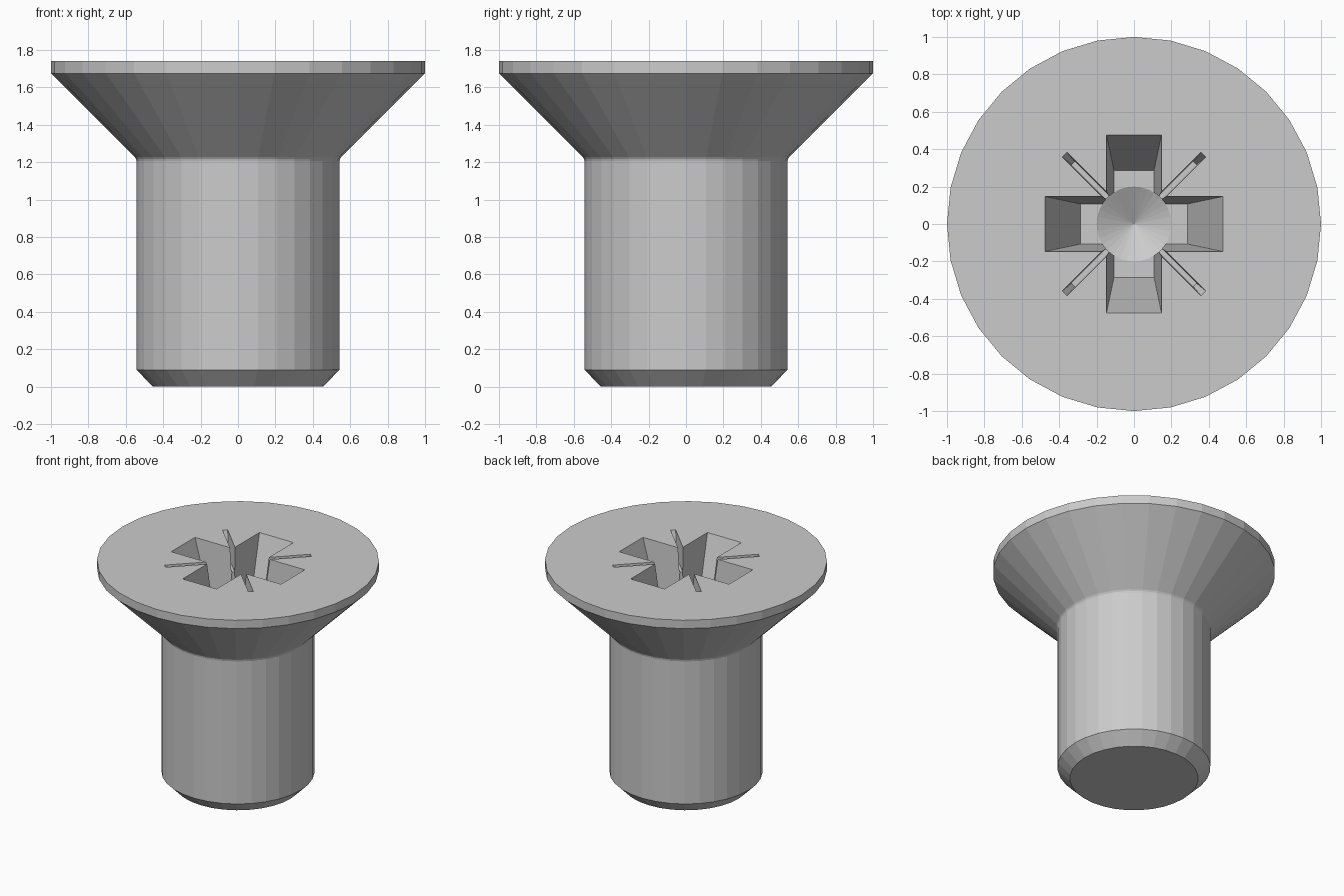
import bpy, bmesh
from math import cos, sin, pi

if "Cube" in bpy.data.objects:
    bpy.data.objects.remove(bpy.data.objects["Cube"])

TOP = 1.74


def make_object(name, bm):
    bmesh.ops.recalc_face_normals(bm, faces=bm.faces)
    mesh = bpy.data.meshes.new(name)
    bm.to_mesh(mesh)
    bm.free()
    ob = bpy.data.objects.new(name, mesh)
    bpy.context.collection.objects.link(ob)
    return ob


def lathe(name, profile, n=32):
    """Closed solid of revolution; profile runs bottom to top, radius 0 makes a tip."""
    bm = bmesh.new()
    rings = []
    for r, z in profile:
        if r == 0:
            rings.append([bm.verts.new((0, 0, z))] * n)
        else:
            rings.append([bm.verts.new((r * cos(2 * pi * i / n), r * sin(2 * pi * i / n), z))
                          for i in range(n)])
    for a, b in zip(rings, rings[1:]):
        for i in range(n):
            j = (i + 1) % n
            bm.faces.new(dict.fromkeys((a[i], a[j], b[j], b[i])))
    for ring, r in ((rings[0], profile[0][0]), (rings[-1], profile[-1][0])):
        if r:
            bm.faces.new(ring)
    return make_object(name, bm)


def loft(name, bottom, top, z0, z1):
    """Solid between two outlines with equal point counts."""
    bm = bmesh.new()
    a = [bm.verts.new((x, y, z0)) for x, y in bottom]
    b = [bm.verts.new((x, y, z1)) for x, y in top]
    n = len(a)
    bm.faces.new(a)
    bm.faces.new(b)
    for i in range(n):
        j = (i + 1) % n
        bm.faces.new((a[i], a[j], b[j], b[i]))
    return make_object(name, bm)


def cross(w, l):
    pts = []
    for k in range(4):
        c, s = round(cos(k * pi / 2)), round(sin(k * pi / 2))
        pts += [(c * x - s * y, s * x + c * y) for x, y in ((l, -w), (l, w), (w, w))]
    return pts


def bar(w, l, ang):
    c, s = cos(ang), sin(ang)
    return [(c * x - s * y, s * x + c * y) for x, y in ((l, -w), (l, w), (-l, w), (-l, -w))]


# Chamfered shank, small fillet, countersunk head
screw = lathe("countersunk_screw", [
    (0.455, 0), (0.543, 0.09), (0.543, 1.205), (0.546, 1.218), (0.553, 1.229),
    (1, 1.675), (1, TOP)])

# Recess cutters: tapered cross, round core with conical bottom, thin diagonal slots
DEPTH, SLOT, UP = 0.58, 0.18, 0.1
k, m = UP / DEPTH, UP / SLOT
cutters = [
    loft("cross_cutter", cross(0.107, 0.285), cross(0.147 + 0.04 * k, 0.475 + 0.19 * k),
         TOP - DEPTH, TOP + UP),
    lathe("core_cutter", [(0, TOP - DEPTH - 0.11), (0.2, TOP - DEPTH), (0.2, TOP + UP)]),
]
for ang in (pi / 4, -pi / 4):
    cutters.append(loft("slot_cutter", bar(0.012, 0.46, ang),
                        bar(0.018 + 0.006 * m, 0.525 + 0.065 * m, ang), TOP - SLOT, TOP + UP))

# Cut the recess and bake it into the screw
bpy.context.view_layer.objects.active = screw
for cutter in cutters:
    cutter.hide_render = True
    mod = screw.modifiers.new("recess", 'BOOLEAN')
    mod.operation, mod.solver, mod.object = 'DIFFERENCE', 'EXACT', cutter
    bpy.ops.object.modifier_apply(modifier=mod.name)
for cutter in cutters:
    bpy.data.objects.remove(cutter)
